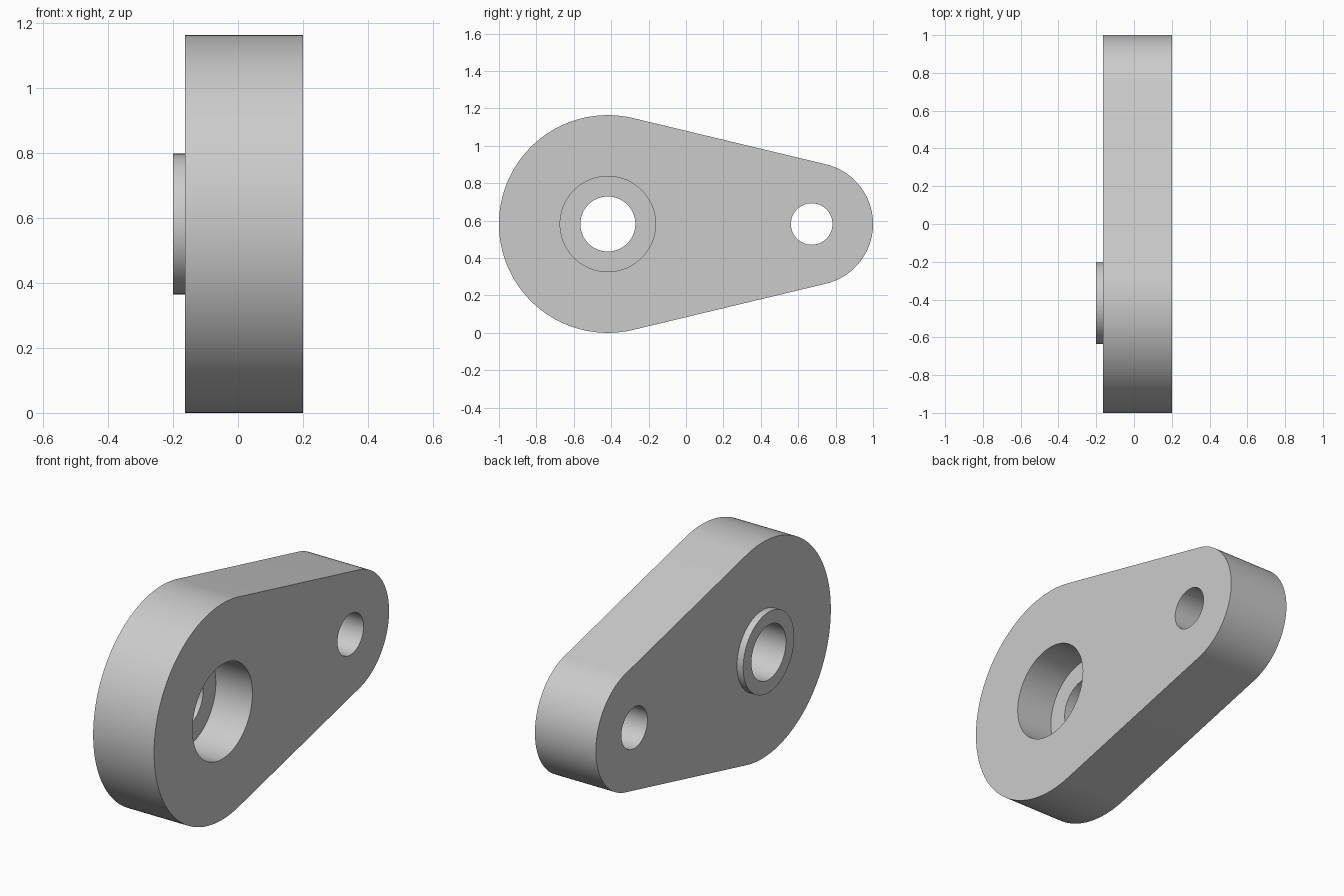
import bpy, bmesh, math

cube = bpy.data.objects.get("Cube")
if cube:
    bpy.data.objects.remove(cube, do_unlink=True)

BACK, FRONT = -0.163, 0.2          # plate faces along x
BOSS_END, BORE_FLOOR = -0.2, -0.018
MID_Z = 0.582                      # height of both hole axes
BIG_Y, BIG_R = -0.418, 0.582
SMALL_Y, SMALL_R = 0.672, 0.328

grey = bpy.data.materials.new("light_grey")
grey.use_nodes = True
colour = (0.6, 0.6, 0.6, 1)
grey.diffuse_color = colour
grey.node_tree.nodes["Principled BSDF"].inputs["Base Color"].default_value = colour


def arc(y, r, start, end, steps):
    angles = [start + (end - start) * i / steps for i in range(steps + 1)]
    return [(y + r * math.cos(a), MID_Z + r * math.sin(a)) for a in angles]


def prism(name, outline, x0, x1):
    """Extrude a (y, z) outline from x0 to x1."""
    bm = bmesh.new()
    face = bm.faces.new([bm.verts.new((x0, y, z)) for y, z in outline])
    out = bmesh.ops.extrude_face_region(bm, geom=[face])
    moved = [g for g in out["geom"] if isinstance(g, bmesh.types.BMVert)]
    bmesh.ops.translate(bm, verts=moved, vec=(x1 - x0, 0, 0))
    bmesh.ops.recalc_face_normals(bm, faces=bm.faces)
    mesh = bpy.data.meshes.new(name)
    bm.to_mesh(mesh)
    bm.free()
    mesh.materials.append(grey)
    obj = bpy.data.objects.new(name, mesh)
    bpy.context.collection.objects.link(obj)
    return obj


def cylinder(name, y, r, x0, x1):
    return prism(name, arc(y, r, 0, math.tau, 96)[:-1], x0, x1)


# Tapered plate: two arcs joined by their common tangents
tangent = math.acos((BIG_R - SMALL_R) / (SMALL_Y - BIG_Y))
outline = arc(SMALL_Y, SMALL_R, -tangent, tangent, 64)
outline += arc(BIG_Y, BIG_R, tangent, math.tau - tangent, 96)
plate = prism("link_plate", outline, BACK, FRONT)

# Raised boss, counterbore and the two through holes
steps = [
    ("UNION", cylinder("boss", BIG_Y, 0.217, BOSS_END, BACK + 0.05)),
    ("DIFFERENCE", cylinder("counterbore", BIG_Y, 0.255, BORE_FLOOR, FRONT + 0.1)),
    ("DIFFERENCE", cylinder("main_hole", BIG_Y, 0.147, BOSS_END - 0.1, FRONT + 0.05)),
    ("DIFFERENCE", cylinder("small_hole", SMALL_Y, 0.111, BOSS_END - 0.1, FRONT + 0.1)),
]
bpy.ops.object.select_all(action="DESELECT")
bpy.context.view_layer.objects.active = plate
plate.select_set(True)
for operation, tool in steps:
    mod = plate.modifiers.new(tool.name, "BOOLEAN")
    mod.operation = operation
    mod.solver = "EXACT"
    mod.object = tool
    bpy.ops.object.modifier_apply(modifier=mod.name)
    bpy.data.objects.remove(tool, do_unlink=True)

# Smooth walls, crisp rims
bpy.ops.object.shade_smooth_by_angle(angle=math.radians(30))
